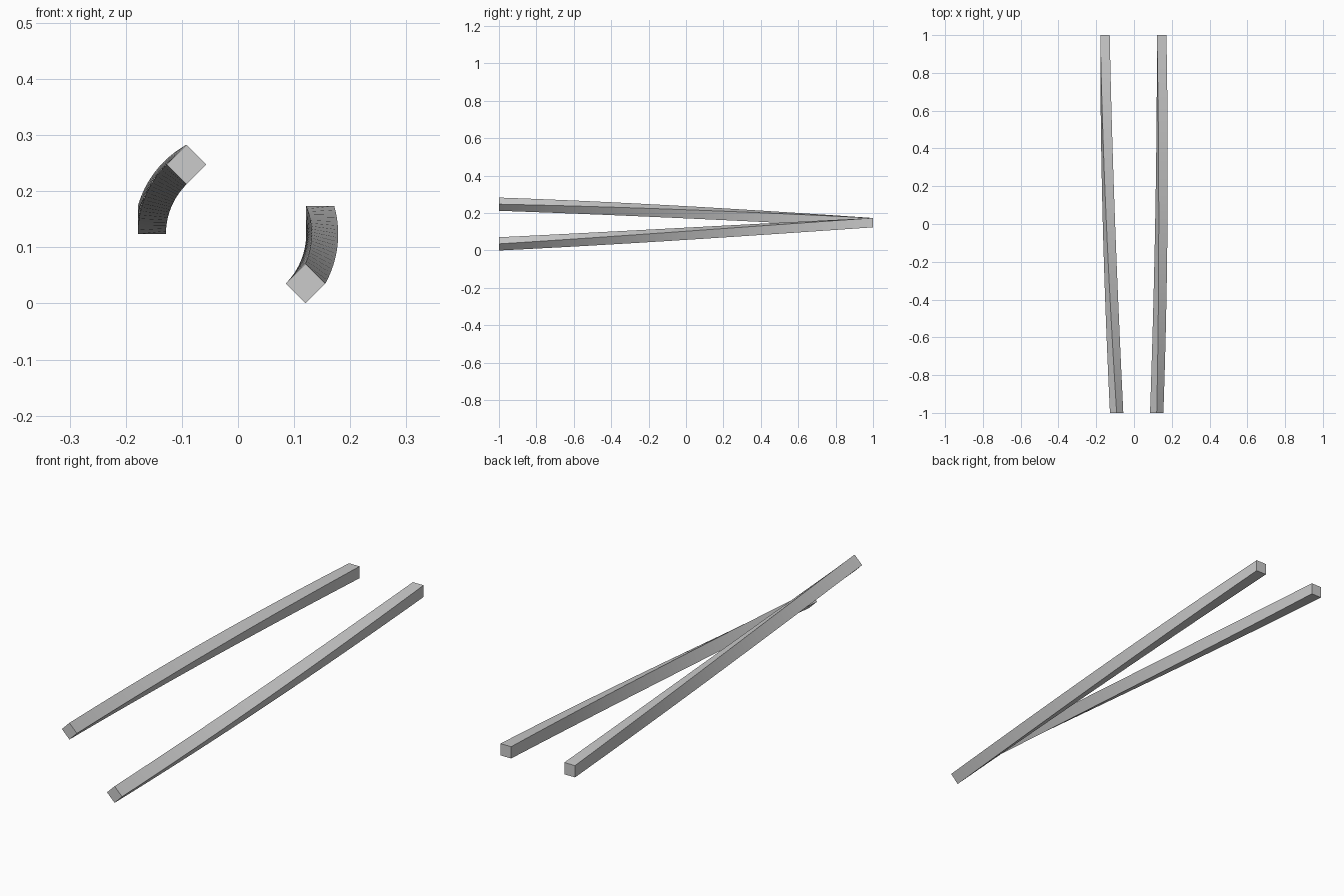
import bpy, bmesh, math
from mathutils import Matrix, Vector

if "Cube" in bpy.data.objects:
    bpy.data.objects.remove(bpy.data.objects["Cube"])

PIVOT = Vector((-0.0035, 0, 0.1237))   # twist axis, parallel to y
HALF = 0.025                           # half thickness of a rail
SEGMENTS = 20


def rail(name, cx):
    """Square rail turned 45 degrees about the shared axis from back to front."""
    bm = bmesh.new()
    rings = []
    for i in range(SEGMENTS + 1):
        t = i / SEGMENTS
        rot = Matrix.Rotation(math.radians(45) * t, 3, 'Y')
        ring = []
        for sx, sz in ((-1, -1), (1, -1), (1, 1), (-1, 1)):
            p = rot @ Vector((cx + sx * HALF, 0, HALF + sz * HALF)) + PIVOT
            p.y = 1 - 2 * t
            ring.append(bm.verts.new(p))
        rings.append(ring)
    for a, b in zip(rings, rings[1:]):
        for k in range(4):
            bm.faces.new((a[k], a[(k + 1) % 4], b[(k + 1) % 4], b[k]))
    # End caps
    bm.faces.new(rings[0])
    bm.faces.new(rings[-1])
    bmesh.ops.recalc_face_normals(bm, faces=bm.faces)
    mesh = bpy.data.meshes.new(name)
    bm.to_mesh(mesh)
    bm.free()
    obj = bpy.data.objects.new(name, mesh)
    bpy.context.collection.objects.link(obj)
    bpy.ops.object.select_all(action='DESELECT')
    obj.select_set(True)
    bpy.context.view_layer.objects.active = obj
    bpy.ops.object.shade_smooth_by_angle(angle=math.radians(30))


# Left and right rails
rail("left_rail", -0.15)
rail("right_rail", 0.15)
